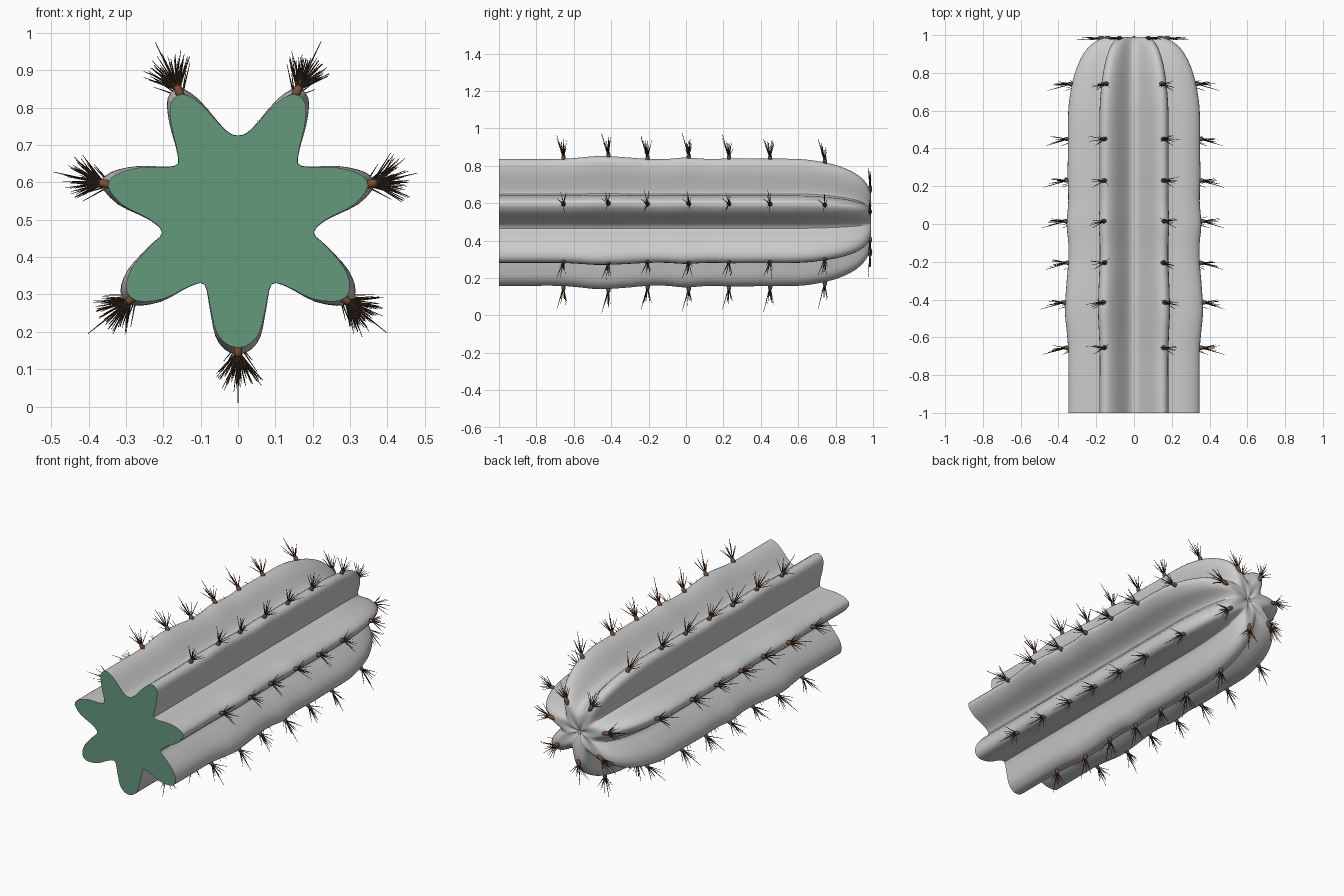
import bpy, bmesh, math, random
from mathutils import Vector, Matrix

if "Cube" in bpy.data.objects:
    bpy.data.objects.remove(bpy.data.objects["Cube"])

random.seed(4)
CZ = 0.515      # height of the stem axis
R = 0.355       # rib crest radius


def catmull(pts, steps, closed):
    out, n = [], len(pts)
    for i in range(n if closed else n - 1):
        idx = [i - 1, i, i + 1, i + 2]
        p = [Vector(pts[k % n] if closed else pts[min(max(k, 0), n - 1)]) for k in idx]
        for s in range(steps):
            t = s / steps
            out.append(0.5 * (2 * p[1] + (p[2] - p[0]) * t
                       + (2 * p[0] - 5 * p[1] + 4 * p[2] - p[3]) * t * t
                       + (3 * p[1] - p[0] - 3 * p[2] + p[3]) * t ** 3))
    if not closed:
        out.append(Vector(pts[-1]))
    return out


def material(name, col):
    m = bpy.data.materials.new(name)
    m.diffuse_color = (*col, 1)
    m.use_nodes = True
    m.node_tree.nodes["Principled BSDF"].inputs["Base Color"].default_value = m.diffuse_color
    return m


def finish(bm, name, mats=(), angle=40):
    bmesh.ops.recalc_face_normals(bm, faces=bm.faces)
    me = bpy.data.meshes.new(name)
    bm.to_mesh(me)
    bm.free()
    ob = bpy.data.objects.new(name, me)
    bpy.context.collection.objects.link(ob)
    for m in mats:
        me.materials.append(m)
    bpy.context.view_layer.objects.active = ob
    ob.select_set(True)
    bpy.ops.object.shade_smooth_by_angle(angle=math.radians(angle))
    ob.select_set(False)
    return ob


# Seven-ribbed cross-section: right half, then mirrored
half = [(0, .725), (.035, .74), (.10, .81), (.15, .836), (.18, .81), (.178, .75),
        (.161, .675), (.17, .643), (.26, .64), (.325, .622), (.348, .59), (.31, .54),
        (.235, .5), (.203, .465), (.235, .43), (.285, .37), (.299, .315), (.272, .283),
        (.2, .288), (.13, .322), (.09, .327), (.075, .27), (.058, .20), (.03, .167), (0, .158)]
outline = half + [(-x, z) for x, z in half[-2:0:-1]]
section = [v - Vector((0, CZ)) for v in catmull(outline, 3, True)]

# Lengthwise profile: (y, scale)
profile = [(-1, 1), (-.85, 1), (-.68, 1), (-.58, 1.02), (-.47, 1.05), (-.35, 1.035), (-.2, 1.0),
           (-.1, 1.0), (0, 1.025), (.12, 1.0), (.25, 1.01), (.4, 1.005), (.6, 1.0),
           (.72, .955), (.82, .88), (.9, .77), (.95, .65), (.98, .51), (.99, .38),
           (.988, .22), (.98, .1), (.972, .03)]
rings = catmull(profile, 3, False)

# Stem
bm = bmesh.new()
loops = []
for y, s in rings:
    loop = []
    for p in section:
        w = min(max((p.length - .2) / .15, 0), 1) if s > 1 else 1
        k = 1 + (s - 1) * w
        loop.append(bm.verts.new((p.x * k, y, CZ + p.y * k)))
    loops.append(loop)
n = len(section)
for a, b in zip(loops, loops[1:]):
    for i in range(n):
        bm.faces.new((a[i], a[(i + 1) % n], b[(i + 1) % n], b[i]))
bm.faces.new(loops[-1])
cut = bm.faces.new(loops[0])
cut.material_index = 1
finish(bm, "cactus_stem", (material("stem_grey", (.8, .8, .8)), material("cut_green", (.13, .32, .2))))


# Areole buds and spine clusters along each rib crest
buds, spines = bmesh.new(), bmesh.new()


def add_spine(base, d, rad):
    rot = d.to_track_quat('Z', 'Y').to_matrix().to_4x4()
    m = Matrix.Translation(base + d / 2) @ rot
    bmesh.ops.create_cone(spines, cap_ends=True, segments=5, radius1=rad,
                          radius2=rad * .25, depth=d.length, matrix=m)


stations = [(-.655, 1.01), (-.415, 1.045), (-.205, 1.0), (.015, 1.025), (.23, 1.01),
            (.45, 1.0), (.742, .945), (.984, .49)]
Y = Vector((0, 1, 0))
for k in range(7):
    a = -math.pi / 2 + k * math.tau / 7
    rad = Vector((math.cos(a), 0, math.sin(a)))
    tan = Vector((-math.sin(a), 0, math.cos(a)))
    for y, s in stations:
        c = Vector((0, y, CZ)) + rad * (R * s + .004)
        rot = rad.to_track_quat('Z', 'Y').to_matrix().to_4x4()
        bmesh.ops.create_uvsphere(buds, u_segments=10, v_segments=6, radius=1,
                                  matrix=Matrix.Translation(c) @ rot @ Matrix.Diagonal((.012, .012, .024, 1)))
        tip = y > .9
        add_spine(c, rad * random.uniform(.115, .145) - Y * (.01 if tip else .036), .0034)
        for j in range(9):
            t = -.72 + 1.44 * j / 8 + random.uniform(-.08, .08)
            ln = random.uniform(.06, .1)
            d = rad * math.cos(t) + tan * math.sin(t)
            d += Y * random.uniform(-.3, .25) * (.3 if tip else 1)
            add_spine(c + rad * .008, d.normalized() * ln, .0028)

finish(buds, "areole_buds", (material("bud_brown", (.2, .08, .035)),))
finish(spines, "spines", (material("spine_brown", (.06, .035, .018)),))
